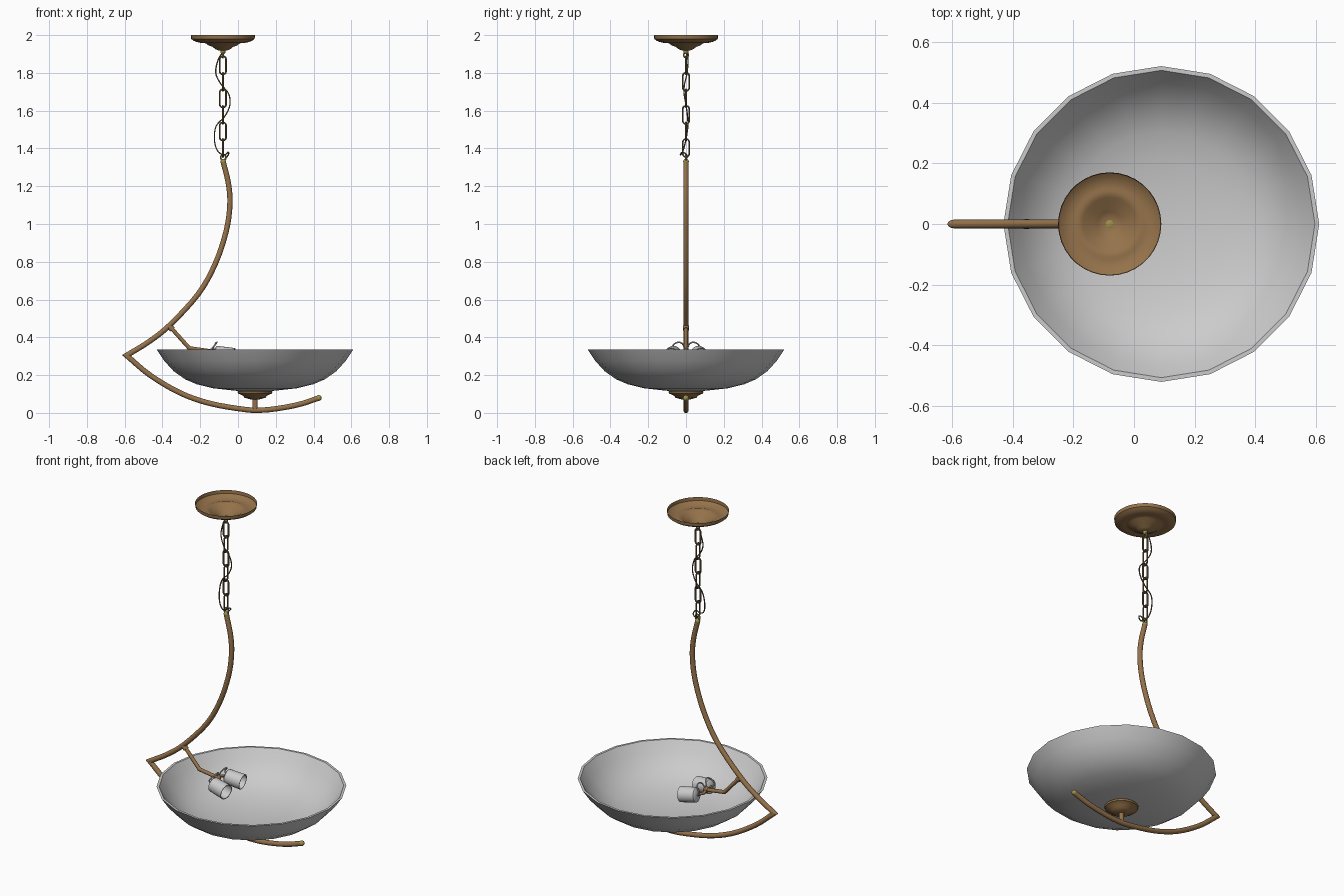
import bpy, bmesh, math
from mathutils import Vector, Matrix

if "Cube" in bpy.data.objects:
    bpy.data.objects.remove(bpy.data.objects["Cube"])


def material(name, rgb):
    m = bpy.data.materials.new(name)
    m.diffuse_color = (*rgb, 1)
    m.use_nodes = True
    m.node_tree.nodes["Principled BSDF"].inputs["Base Color"].default_value = m.diffuse_color
    return m


BRONZE = material("bronze", (0.30, 0.17, 0.07))
DARK = material("dark_bronze", (0.16, 0.11, 0.05))
BRASS = material("brass", (0.33, 0.29, 0.07))


def finish(name, bm, mat=None, angle=40):
    bmesh.ops.recalc_face_normals(bm, faces=bm.faces)
    me = bpy.data.meshes.new(name)
    bm.to_mesh(me)
    bm.free()
    ob = bpy.data.objects.new(name, me)
    bpy.context.collection.objects.link(ob)
    if mat:
        me.materials.append(mat)
    bpy.ops.object.select_all(action='DESELECT')
    ob.select_set(True)
    bpy.context.view_layer.objects.active = ob
    bpy.ops.object.shade_smooth_by_angle(angle=math.radians(angle))
    return ob


def skin(bm, rings, closed=False):
    n = len(rings[0])
    for a, b in zip(rings, rings[1:] + (rings[:1] if closed else [])):
        for j in range(n):
            k = (j + 1) % n
            bm.faces.new((a[j], a[k], b[k], b[j]))


def lathe(name, profile, matrix, sides=32, mat=None, angle=40):
    """Revolve (radius, height) points about local z; a radius of 0 closes the end."""
    bm = bmesh.new()
    rings = [[bm.verts.new((r * math.cos(math.tau * j / sides), r * math.sin(math.tau * j / sides), h))
              for j in range(sides)] for r, h in profile]
    skin(bm, rings)
    bmesh.ops.remove_doubles(bm, verts=bm.verts, dist=1e-6)
    bm.transform(matrix)
    return finish(name, bm, mat, angle)


def smooth(pts, steps=4):
    """Catmull-Rom curve through the points."""
    p = [Vector(v) for v in pts]
    p = [2 * p[0] - p[1]] + p + [2 * p[-1] - p[-2]]
    out = []
    for a, b, c, d in zip(p, p[1:], p[2:], p[3:]):
        for s in range(steps):
            t = s / steps
            out.append(0.5 * (2 * b + (c - a) * t + (2 * a - 5 * b + 4 * c - d) * t * t
                              + (3 * b - a - 3 * c + d) * t ** 3))
    return out + [p[-2]]


def tube(name, pts, radius, sides=12, mat=None, closed=False):
    """Sweep a circle along a path with mitred corners."""
    pts = [Vector(p) for p in pts]
    n = len(pts)
    dirs = [(pts[(i + 1) % n] - pts[i]).normalized() for i in range(n)]
    q = dirs[0].to_track_quat('Z', 'Y')
    ring = [pts[0] + q @ Vector((radius * math.cos(math.tau * j / sides),
                                 radius * math.sin(math.tau * j / sides), 0)) for j in range(sides)]
    bm = bmesh.new()
    rings = []
    for i in range(n):
        d = dirs[i - 1] if i else dirs[-1]
        if i or closed:
            nrm = d if (i == n - 1 and not closed) else (d + dirs[i]).normalized()
            along = d if i else dirs[0]
            ring = [v + along * ((pts[i] - v).dot(nrm) / along.dot(nrm)) for v in ring]
        rings.append([bm.verts.new(v) for v in ring])
    skin(bm, rings, closed)
    if not closed:
        bm.faces.new(rings[0])
        bm.faces.new(rings[-1])
    return finish(name, bm, mat, 50)


def at(x, y=0, z=0):
    return Matrix.Translation((x, y, z))


def ball(name, loc, r, mat):
    prof = [(r * math.sin(math.pi * i / 8), -r * math.cos(math.pi * i / 8)) for i in range(9)]
    return lathe(name, prof, at(*loc), 12, mat)


CX, BX = -0.08, 0.09      # hanging axis, bowl axis

# Ceiling canopy and its brass hanger
lathe("ceiling_canopy", [(.17, 2), (.168, 1.98), (.155, 1.97), (.14, 1.964), (.118, 1.959), (.108, 1.962),
                         (.088, 1.955), (.075, 1.945), (.055, 1.938), (.04, 1.926), (.02, 1.918), (0, 1.918)],
      at(CX), 36, BRONZE)
lathe("canopy_nut", [(0, 1.925), (.013, 1.92), (.013, 1.907), (.007, 1.9), (0, 1.9)], at(CX), 12, BRASS)


# Chain links, alternately turned a quarter
def link(name, z, half, width, sideways, mat, x=CX):
    path = []
    for i in range(16):
        a = math.tau * (i + .5) / 16
        u, w = width * math.cos(a), width * math.sin(a)
        w += math.copysign(half - width, w)
        path.append((x, u, z + w) if sideways else (x + u, 0, z + w))
    tube(name, path, .005, 6, mat, True)


link("top_loop", 1.895, .014, .012, True, BRASS)
for k in range(6):
    link(f"chain_link_{k + 1}", 1.84 - .0875 * k, .048, .017, k % 2 == 1, DARK)
link("bottom_loop", 1.352, .016, .013, False, BRASS, -.078)

# Cord winding loosely past the chain
tube("power_cord", smooth([(CX, 0, 1.91), (-.105, .01, 1.87), (-.118, .006, 1.80), (-.09, -.008, 1.74),
                           (-.05, -.01, 1.69), (-.043, 0, 1.63), (-.07, .008, 1.57), (-.115, .01, 1.52),
                           (-.125, 0, 1.45), (-.11, -.015, 1.39), (-.075, -.03, 1.365), (-.052, -.02, 1.38),
                           (-.052, .005, 1.365), (-.077, 0, 1.335)]), .0035, 6, DARK)

# Curved frame: upper sweep and lower sweep meet at a sharp mitre
upper = smooth([(-.077, 0, 1.325), (-.05, 0, 1.21), (-.043, 0, 1.10), (-.063, 0, .96), (-.12, 0, .79),
                (-.21, 0, .63), (-.36, 0, .466), (-.47, 0, .378), (-.59, 0, .304)])
lower = smooth([(-.59, 0, .304), (-.466, 0, .2), (-.307, 0, .106), (-.148, 0, .05), (.037, 0, .018),
                (.13, 0, .015), (.222, 0, .025), (.328, 0, .046), (.425, 0, .078)])
tube("curved_frame", upper + lower[1:], .0145, 14, BRONZE)
ball("frame_top_cap", (-.078, 0, 1.33), .015, BRASS)
ball("frame_end_cap", (.427, 0, .079), .0155, BRASS)

# Glass bowl, outer and inner skins
outer = [(0, .114), (.1, .117), (.22, .13), (.31, .152), (.37, .178), (.43, .22), (.48, .275), (.52, .335)]
inner = [(.506, .335), (.467, .279), (.42, .228), (.363, .188), (.305, .163), (.217, .141), (.1, .128), (0, .125)]
lathe("glass_bowl", outer + inner, at(BX), 20)

# Bowl holder and stem under the glass
lathe("bowl_holder", [(0, .122), (.08, .12), (.093, .112), (.09, .103), (.065, .092), (.055, .08), (.03, .073),
                      (.014, .07), (.014, .018), (0, .018)], at(BX), 24, BRONZE)

# Lamp arm reaching into the bowl
tube("lamp_arm", [(-.365, 0, .462), (-.258, 0, .343), (-.135, 0, .325)], .011, 10, BRONZE)
lathe("arm_collar", [(0, -.012), (.016, -.012), (.016, .012), (0, .012)],
      at(-.355, 0, .45) @ Matrix.Rotation(math.radians(138), 4, 'Y'), 12, BRONZE)
ball("arm_hub", (-.135, 0, .325), .018, BRONZE)

# Two open lamp sockets with brackets and wires
for side, s in (("front", -1), ("back", 1)):
    turn = at(-.125, s * .065, .315) @ Matrix.Rotation(s * math.radians(8), 4, 'Z') \
        @ Matrix.Rotation(math.radians(99), 4, 'Y')
    lathe(f"{side}_socket", [(0, 0), (.03, 0), (.042, .008), (.045, .105), (.041, .105), (.038, .014), (0, .012)],
          turn, 20)
    tube(f"{side}_socket_bracket", [(-.135, 0, .325), (-.145, s * .035, .32), (-.12, s * .065, .315)],
         .008, 8, BRONZE)
    tube(f"{side}_socket_wire", smooth([(-.135, s * .006, .335), (-.12, s * .018, .365), (-.112, s * .04, .374),
                                        (-.12, s * .065, .362), (-.14, s * .075, .335), (-.125, s * .07, .315)]),
         .004, 6)
